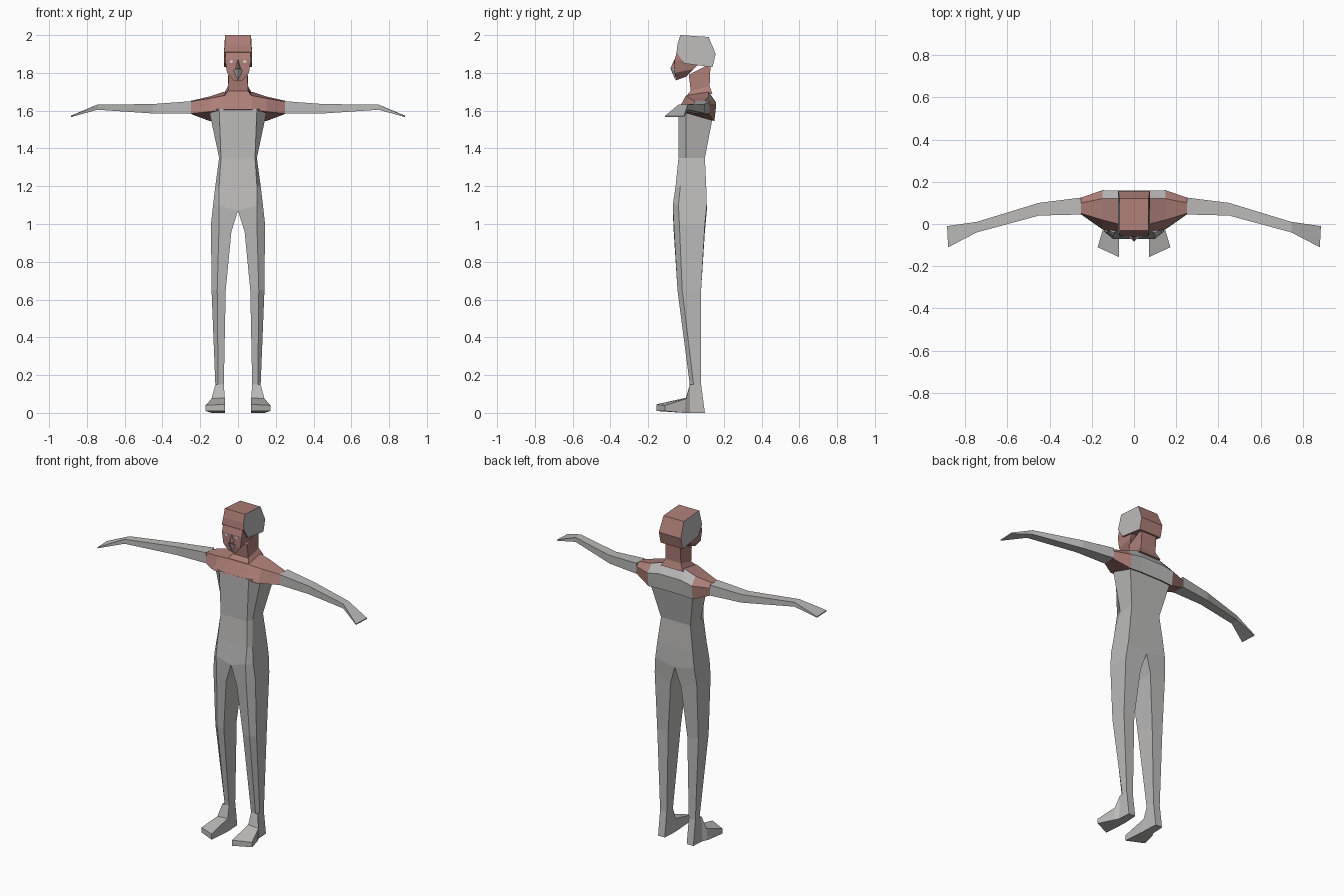
import bpy
import bmesh

default_cube = bpy.data.objects.get("Cube")
if default_cube:
    bpy.data.objects.remove(default_cube, do_unlink=True)


def make_material(name, color):
    material = bpy.data.materials.new(name)
    material.use_nodes = True
    material.diffuse_color = (*color, 1)
    shader = next(n for n in material.node_tree.nodes if n.type == "BSDF_PRINCIPLED")
    shader.inputs["Base Color"].default_value = (*color, 1)
    return material


SKIN = make_material("red brown skin", (0.42, 0.21, 0.185))
CLOTH = make_material("light grey cloth", (0.5, 0.495, 0.49))
EYE = make_material("pale eye", (0.72, 0.72, 0.72))


def finish(name, mesh_data, materials, mirrored):
    """Turn the bmesh into a flat shaded object, mirrored across x if asked."""
    bmesh.ops.recalc_face_normals(mesh_data, faces=mesh_data.faces)
    mesh = bpy.data.meshes.new(name)
    mesh_data.to_mesh(mesh)
    mesh_data.free()
    for material in materials:
        mesh.materials.append(material)
    part = bpy.data.objects.new(name, mesh)
    bpy.context.collection.objects.link(part)
    if mirrored:
        mirror = part.modifiers.new("both sides", "MIRROR")
        mirror.use_clip = True
        mirror.merge_threshold = 0.0005
    return part


def loft(name, rings, materials, mirrored=False, rule=None):
    """Join rings of points into a closed skin; rule picks a material per face."""
    bm = bmesh.new()
    loops = [[bm.verts.new(point) for point in ring] for ring in rings]
    count = len(rings[0])
    for lower, upper in zip(loops, loops[1:]):
        for i in range(count):
            j = (i + 1) % count
            bm.faces.new((lower[i], lower[j], upper[j], upper[i]))
    bm.faces.new(loops[0])
    bm.faces.new(loops[-1])
    bmesh.ops.recalc_face_normals(bm, faces=bm.faces)
    if rule:
        for face in bm.faces:
            face.material_index = rule(face)
    if mirrored:
        # Drop the hidden walls on the centre plane
        inner = [f for f in bm.faces if all(abs(v.co.x) < 0.001 for v in f.verts)]
        bmesh.ops.delete(bm, geom=inner, context="FACES")
    return finish(name, bm, materials, mirrored)


def hull(name, points, material, mirrored=False):
    bm = bmesh.new()
    for point in points:
        bm.verts.new(point)
    bmesh.ops.convex_hull(bm, input=bm.verts)
    return finish(name, bm, [material], mirrored)


def body_ring(z_in, z_out, x_in, x_front, x_side, y_front, y_side, y_back):
    return [(x_in, y_front, z_in), (x_front, y_front, z_out),
            (x_side, y_side, z_out), (x_side, y_back, z_out), (x_in, y_back, z_in)]


def box_ring(hw, y_front, y_back, z_front, z_back):
    return [(-hw, y_front, z_front), (hw, y_front, z_front),
            (hw, y_back, z_back), (-hw, y_back, z_back)]


# Torso running down into the legs
loft("torso_and_legs", [
    body_ring(1.61, 1.61, 0, 0.10, 0.155, -0.04, 0, 0.15),
    body_ring(1.35, 1.35, 0, 0.09, 0.10, -0.04, 0, 0.10),
    body_ring(1.20, 1.20, 0, 0.10, 0.12, -0.055, -0.03, 0.107),
    body_ring(1.07, 1.10, 0, 0.10, 0.132, -0.07, -0.04, 0.11),
    body_ring(0.96, 1.00, 0.035, 0.10, 0.143, -0.065, -0.035, 0.10),
    body_ring(0.65, 0.65, 0.065, 0.11, 0.14, -0.045, -0.02, 0.08),
    body_ring(0.15, 0.15, 0.075, 0.105, 0.12, 0.02, 0.04, 0.08),
], [CLOTH], mirrored=True)

# Feet with splayed toes
loft("feet", [
    [(0.075, 0.10, 0), (0.12, 0.10, 0), (0.12, 0.08, 0.15), (0.075, 0.08, 0.15)],
    [(0.07, 0.02, 0), (0.125, 0.02, 0), (0.12, 0.02, 0.15), (0.075, 0.02, 0.15)],
    [(0.07, -0.01, 0), (0.14, -0.01, 0), (0.14, 0, 0.075), (0.07, 0, 0.08)],
    [(0.07, -0.157, 0.01), (0.172, -0.11, 0.01), (0.172, -0.11, 0.04), (0.07, -0.157, 0.045)],
], [CLOTH], mirrored=True)


# Bare shoulders, with a cloth panel across the sloping upper back
def shoulder_rule(face):
    center = face.calc_center_median()
    return int(center.x < 0.16 and center.y > 0.13 and face.normal.y > 0.3)


def yz_ring(x, *profile):
    return [(x, y, z) for y, z in profile]


root = ((-0.042, 1.605), (0, 1.68), (0.12, 1.70), (0.158, 1.645), (0.15, 1.55))
loft("shoulders", [
    yz_ring(0, *root),
    yz_ring(0.075, *root),
    yz_ring(0.15, (-0.025, 1.595), (0.02, 1.665), (0.12, 1.675), (0.16, 1.63), (0.15, 1.545)),
    yz_ring(0.25, (0.045, 1.585), (0.05, 1.648), (0.10, 1.652), (0.125, 1.63), (0.12, 1.583)),
], [SKIN, CLOTH], mirrored=True, rule=shoulder_rule)


# Sleeved arms ending in flat hands
def arm_ring(x, y_front, y_back, z_low, z_high):
    return yz_ring(x, (y_front, z_low), (y_front, z_high), (y_back, z_high), (y_back, z_low))


loft("arms", [
    arm_ring(0.25, 0.045, 0.125, 1.585, 1.65),
    arm_ring(0.45, 0.04, 0.10, 1.585, 1.635),
    arm_ring(0.745, -0.04, 0.01, 1.605, 1.632),
    [(0.88, -0.11, 1.567), (0.88, -0.11, 1.573), (0.885, -0.01, 1.573), (0.885, -0.01, 1.567)],
], [CLOTH], mirrored=True)

# Neck
loft("neck", [
    box_ring(0.075, -0.005, 0.14, 1.67, 1.69),
    box_ring(0.053, 0.025, 0.125, 1.705, 1.73),
    box_ring(0.05, 0.015, 0.13, 1.79, 1.85),
], [SKIN])

# Jaw and face
loft("face", [
    box_ring(0.066, -0.045, 0.10, 1.92, 1.92),
    box_ring(0.068, -0.06, 0.08, 1.87, 1.86),
    box_ring(0.058, -0.06, 0.04, 1.80, 1.82),
    box_ring(0.024, -0.054, 0, 1.76, 1.78),
], [SKIN])

# Skull: one side outline swept across the head, with grey sides
outline = ((-0.05, 1.91), (-0.045, 1.95), (-0.03, 2.0), (0.12, 1.99),
           (0.157, 1.90), (0.14, 1.83), (-0.01, 1.85))


def skull_side(sign):
    return [(sign * (0.069 if z > 1.94 else 0.075), y, z) for y, z in outline]


loft("skull", [skull_side(-1), skull_side(1)], [SKIN, CLOTH],
     rule=lambda face: int(abs(face.normal.x) > 0.7))

# Nose and grey muzzle
nose_tip = (0, -0.083, 1.825)
hull("nose", [(-0.016, -0.058, 1.82), (0.016, -0.058, 1.82), nose_tip, (0, -0.056, 1.88)], SKIN)
hull("muzzle", [(-0.027, -0.058, 1.812), (0.027, -0.058, 1.812), nose_tip, (0, -0.057, 1.763)], CLOTH)

# Eyes as thin diamond plates
hull("eyes", [(0.035 + dx, y, 1.86 + dz) for y in (-0.063, -0.056)
              for dx, dz in ((-0.012, 0), (0, 0.009), (0.012, 0), (0, -0.009))], EYE, mirrored=True)
